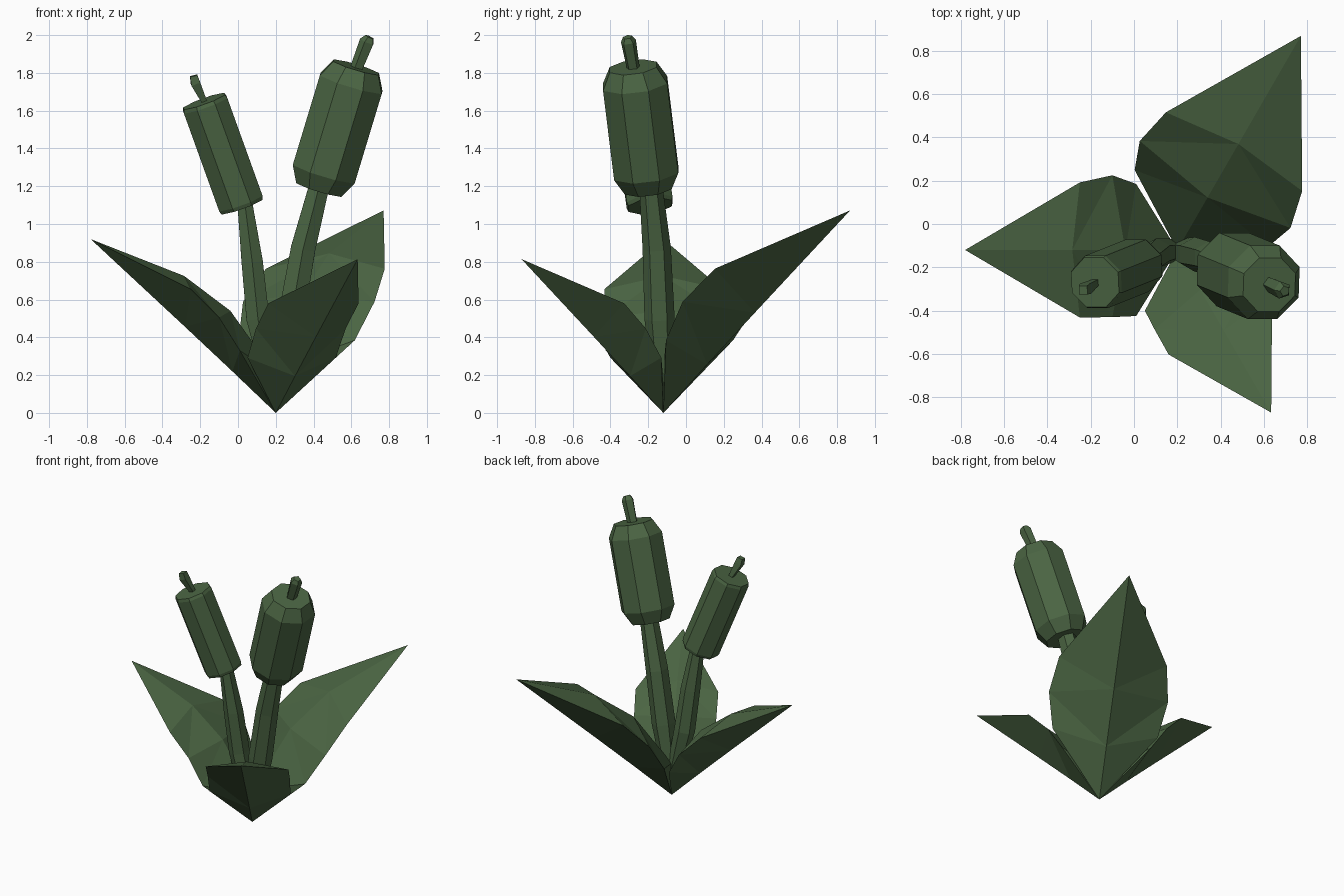
import bpy
import bmesh
import math
from mathutils import Vector, Matrix

cube = bpy.data.objects.get("Cube")
if cube:
    bpy.data.objects.remove(cube, do_unlink=True)

# One flat green for the whole plant
green = bpy.data.materials.new("reed_green")
green.use_nodes = True
colour = (0.07, 0.13, 0.056, 1)
green.diffuse_color = colour
green.node_tree.nodes["Principled BSDF"].inputs["Base Color"].default_value = colour

ROOT = Vector((0.2, -0.12, 0))


def add_object(name, bm):
    bmesh.ops.recalc_face_normals(bm, faces=bm.faces)
    mesh = bpy.data.meshes.new(name)
    bm.to_mesh(mesh)
    bm.free()
    mesh.materials.append(green)
    obj = bpy.data.objects.new(name, mesh)
    bpy.context.collection.objects.link(obj)
    return obj


def tube(name, points, radii, sides):
    """Loft rings of the given radii along a path and cap both ends."""
    bm = bmesh.new()
    pts = [Vector(p) for p in points]
    rings = []
    for i, (p, r) in enumerate(zip(pts, radii)):
        d = (pts[min(i + 1, len(pts) - 1)] - pts[max(i - 1, 0)]).normalized()
        across = Vector((0, 1, 0)).cross(d).normalized()
        up = d.cross(across)
        ring = []
        for k in range(sides):
            a = math.tau * (k + 0.5) / sides
            ring.append(bm.verts.new(p + r * (math.cos(a) * across + math.sin(a) * up)))
        rings.append(ring)
    for low, high in zip(rings, rings[1:]):
        for k in range(sides):
            n = (k + 1) % sides
            bm.faces.new((low[k], low[n], high[n], high[k]))
    bm.faces.new(rings[0][::-1])
    bm.faces.new(rings[-1])
    return add_object(name, bm)


def leaf(name, angle, size, left_bulge, right_bulge):
    """Thick folded leaf: keel below, ridge above, two side edges."""
    bm = bmesh.new()
    place = Matrix.Translation(ROOT) @ Matrix.Rotation(math.radians(angle), 4, "Z") @ Matrix.Scale(size, 4)

    def vert(*co):
        return bm.verts.new(place @ Vector(co))

    base, tip = vert(0, 0, 0), vert(0.98, 0, 0.92)
    crown = vert(0, 0, 0.2)
    keel = [vert(0.23, 0, 0.22), vert(0.48, 0, 0.455)]
    ridge = [vert(0.24, 0, 0.54), vert(0.485, 0, 0.725)]
    for side, bulge in ((1, left_bulge), (-1, right_bulge)):
        e = [vert(0.19, side * 0.305, 0.33),
             vert(0.30, side * (0.31 + 0.035 * bulge), 0.505),
             vert(0.45, side * 0.312, 0.655)]
        # underside
        for f in ((base, e[0], keel[0]), (keel[0], e[0], e[1]), (keel[0], e[1], keel[1]),
                  (keel[1], e[1], e[2]), (keel[1], e[2], tip)):
            bm.faces.new(f)
        # upper side
        for f in ((base, crown, e[0]), (crown, ridge[0], e[0]), (e[0], ridge[0], e[1]),
                  (e[1], ridge[0], ridge[1]), (e[1], ridge[1], e[2]), (e[2], ridge[1], tip)):
            bm.faces.new(f)
    return add_object(name, bm)


def head(name, bottom, top, radius, end_radius, chamfer):
    """Eight-sided seed head with chamfered ends."""
    b, t = Vector(bottom), Vector(top)
    step = (t - b).normalized() * chamfer
    tube(name, (b, b + step, t - step, t), (end_radius, radius, radius, end_radius), 8)


# Leaves
leaf("right_leaf", 180, 1.0, 0, 1)
leaf("back_leaf", 60, 1.165, 1, 1)
leaf("front_leaf", -60, 0.885, 0, 0)

# Tall reed
tube("tall_stem",
     [(0.2, -0.12, 0.08), (0.28, -0.14, 0.5), (0.345, -0.155, 0.87), (0.44, -0.19, 1.24)],
     [0.05, 0.08, 0.075, 0.06], 6)
head("tall_head", (0.43, -0.2, 1.185), (0.625, -0.28, 1.83), 0.185, 0.135, 0.09)
tube("tall_spike",
     [(0.62, -0.275, 1.8), (0.685, -0.305, 1.965), (0.697, -0.31, 1.99)],
     [0.035, 0.042, 0.025], 5)

# Short reed
tube("short_stem",
     [(0.2, -0.12, 0.08), (0.105, -0.135, 0.5), (0.075, -0.16, 0.8), (0.035, -0.19, 1.12)],
     [0.05, 0.07, 0.065, 0.045], 6)
head("short_head", (0.02, -0.19, 1.095), (-0.18, -0.27, 1.65), 0.132, 0.125, 0.02)
tube("short_spike",
     [(-0.17, -0.265, 1.63), (-0.225, -0.3, 1.745), (-0.235, -0.305, 1.785)],
     [0.018, 0.035, 0.028], 4)
